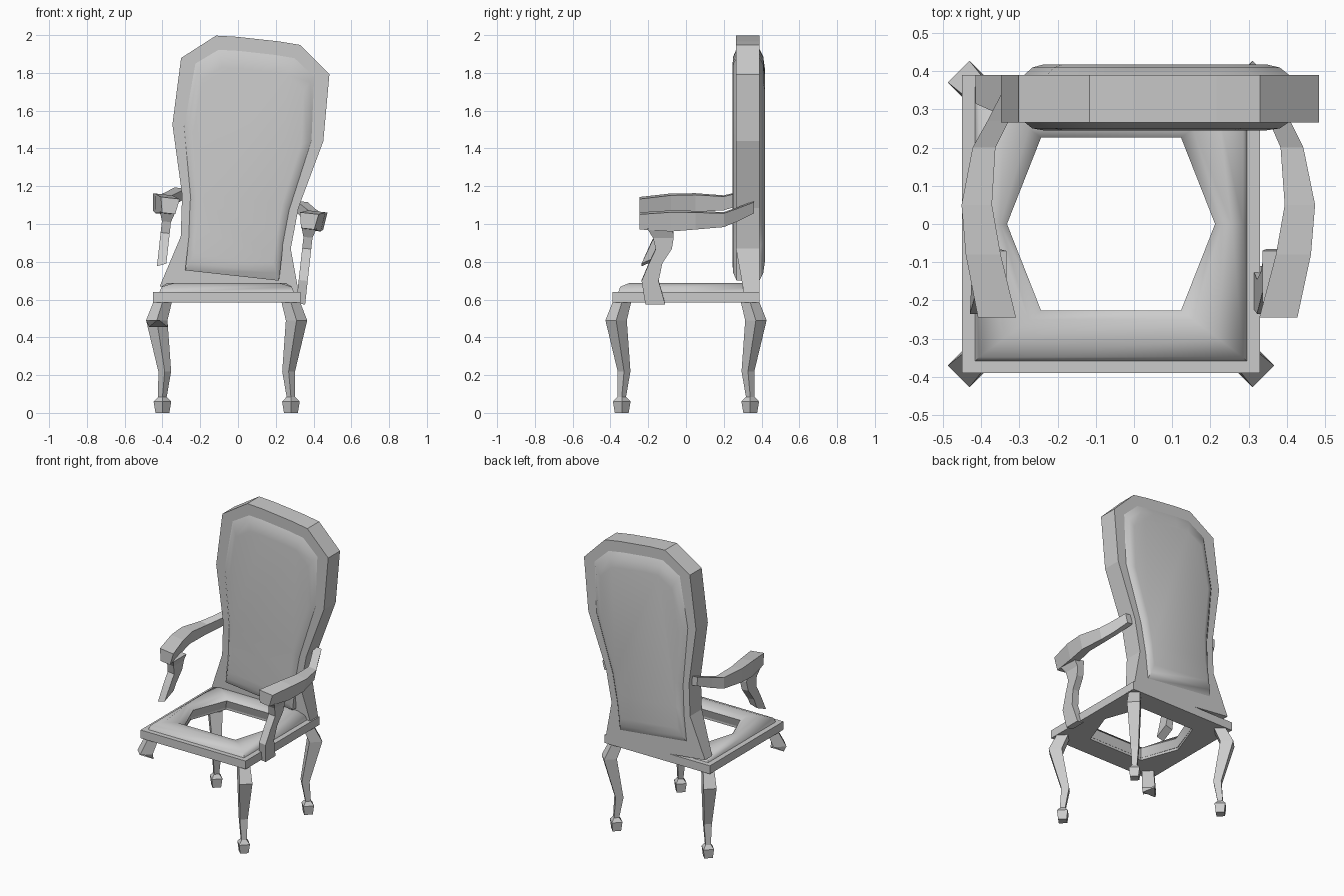
import bpy, bmesh, math
from mathutils import Matrix, Vector

if "Cube" in bpy.data.objects:
    bpy.data.objects.remove(bpy.data.objects["Cube"])

# The back and arms lean sideways as one group
TILT = Matrix.Translation((0.01, 0, 1.10)) @ Matrix.Rotation(math.radians(6.3), 4, 'Y')
CX = -0.06  # centre of seat and legs


def loft(name, rings, loop=False, matrix=None, smooth=None):
    """Skin equal-length rings; cap the ends unless the rings form a loop."""
    bm = bmesh.new()
    rows = [[bm.verts.new(p) for p in r] for r in rings]
    n = len(rows[0])
    pairs = list(zip(rows, rows[1:])) + ([(rows[-1], rows[0])] if loop else [])
    for a, b in pairs:
        for i in range(n):
            j = (i + 1) % n
            bm.faces.new((a[i], a[j], b[j], b[i]))
    if not loop:
        bm.faces.new(rows[0])
        bm.faces.new(rows[-1])
    bmesh.ops.recalc_face_normals(bm, faces=bm.faces)
    if matrix:
        bm.transform(matrix)
    me = bpy.data.meshes.new(name)
    bm.to_mesh(me)
    bm.free()
    ob = bpy.data.objects.new(name, me)
    bpy.context.collection.objects.link(ob)
    if smooth:
        bpy.ops.object.select_all(action='DESELECT')
        ob.select_set(True)
        bpy.context.view_layer.objects.active = ob
        bpy.ops.object.shade_smooth_by_angle(angle=math.radians(smooth))
    return ob


# Seat: six-point rings so the rectangle meets the hexagonal tear
def seat_ring(corner, side, y, z):
    return [(CX + x, yy, z) for x, yy in ((corner, -y), (side, 0), (corner, y),
                                          (-corner, y), (-side, 0), (-corner, -y))]


loft("seat_frame", [seat_ring(.39, .39, .39, .64), seat_ring(.39, .39, .39, .585),
                    seat_ring(.20, .29, .245, .585), seat_ring(.20, .29, .245, .64)], loop=True)
loft("seat_cushion", [seat_ring(.357, .357, .36, .635), seat_ring(.345, .345, .348, .668),
                      seat_ring(.28, .315, .30, .687), seat_ring(.215, .29, .25, .682),
                      seat_ring(.183, .272, .226, .655), seat_ring(.20, .285, .243, .60)],
     loop=True, smooth=50)


# Legs: square sections turned to face the corners; (offset, half width, z)
LEG = [(.335, .034, .60), (.37, .040, .49), (.328, .024, .22), (.34, .016, .085),
       (.34, .033, .06), (.34, .026, 0)]


def leg(name, sx, sy, sections, jag=0):
    rings = []
    for off, h, z in sections:
        c, d = Vector((off, off)), h * math.sqrt(2)
        pts = [(c.x + d, c.y), (c.x, c.y + d), (c.x - d, c.y), (c.x, c.y - d)]
        rings.append([Vector((CX + sx * x, sy * y, z)) for x, y in pts])
    for i, p in enumerate(rings[-1]):
        p.z += jag * (i % 2)
    loft(name, rings)


leg("front_right_leg", 1, -1, LEG)
leg("back_right_leg", 1, 1, LEG)
leg("back_left_leg", -1, 1, LEG)
leg("broken_front_left_leg", -1, -1, LEG[:2] + [(.362, .035, .455)], jag=.04)


# Back: half outlines (half width, height), mirrored into rings
def outline(half, front_y, low_y=None, grow=1.0):
    right = [Vector((x * grow, front_y, .2 + (z - .2) * grow)) for x, z in half]
    if low_y:
        right[-1].y = low_y
    left = [Vector((-p.x, p.y, p.z)) for p in reversed(right)]
    return right + left


FRAME = [(.11, .884), (.224, .878), (.395, .74), (.402, .385), (.31, .02), (.293, -.2), (.375, -.475)]
PAD = [(.10, .818), (.205, .812), (.32, .725), (.343, .385), (.265, .0), (.25, -.2), (.25, -.375)]
loft("back_frame", [outline(FRAME, .265, .315), outline(FRAME, .39)], matrix=TILT)
loft("back_padding", [outline(PAD, .245, grow=.84), outline(PAD, .250, grow=.93), outline(PAD, .268),
                      outline(PAD, .388), outline(PAD, .409, grow=.93), outline(PAD, .417, grow=.84)],
     matrix=TILT, smooth=40)

# Arms: (centre x, y, half width, top, bottom); supports: (y front, y back, height)
ARM = [(.37, -.245, .05, -.003, -.085), (.408, -.08, .046, .012, -.092), (.425, .05, .04, .012, -.08),
       (.405, .20, .03, .004, -.07), (.37, .27, .028, .025, -.045), (.325, .36, .03, .055, -.005)]
SUPPORT = [(-.205, -.07, -.08), (-.175, -.065, -.13), (-.16, -.075, -.19), (-.195, -.125, -.265),
           (-.235, -.145, -.36), (-.215, -.11, -.485)]

for side, s in (("right", 1), ("left", -1)):
    loft(side + "_arm", [[(s * (x + w), y, t), (s * (x - w), y, t),
                          (s * (x - .7 * w), y, b), (s * (x + .7 * w), y, b)]
                         for x, y, w, t, b in ARM], matrix=TILT)
    rings = []
    for i, (f, b, h) in enumerate(SUPPORT if s > 0 else SUPPORT[:5]):
        w = .04 if i == 0 else .024
        rings.append([Vector((s * (.377 + w), f, h)), Vector((s * (.377 - w), f, h)),
                      Vector((s * (.377 - w), b, h)), Vector((s * (.377 + w), b, h))])
    if s < 0:  # the left support is snapped off
        for p, dz in zip(rings[-1], (-.01, .01, .05, .03)):
            p.z += dz
    loft(side + "_arm_support", rings, matrix=TILT)
